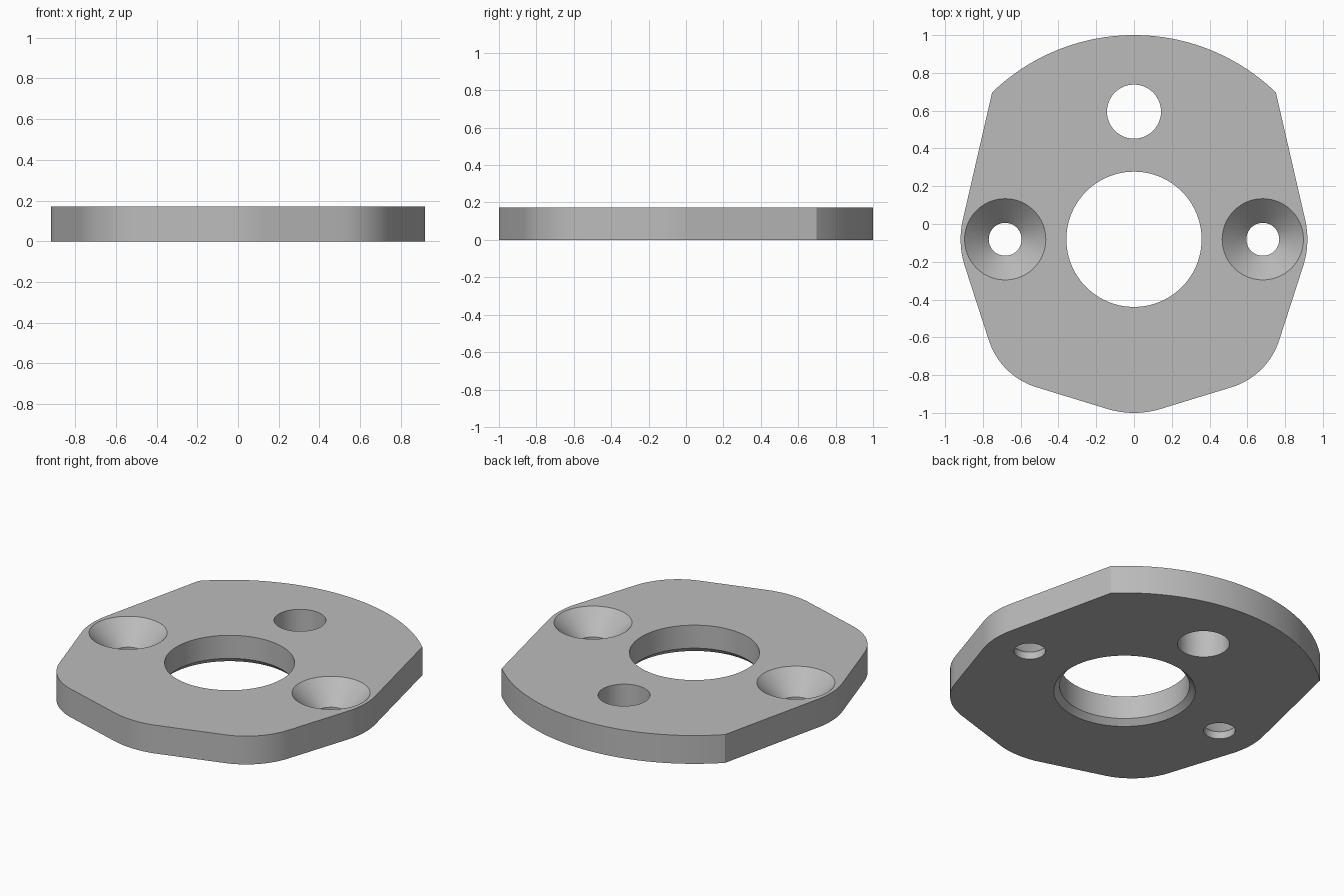
import bpy, bmesh
from math import sin, cos, radians, tau

if "Cube" in bpy.data.objects:
    bpy.data.objects.remove(bpy.data.objects["Cube"])

THICK = 0.172
MID_Y = -0.081

metal = bpy.data.materials.new("plain grey")
metal.use_nodes = True
grey = (0.5, 0.5, 0.5, 1)
metal.diffuse_color = grey
metal.node_tree.nodes["Principled BSDF"].inputs["Base Color"].default_value = grey


def arc(cx, cy, r, start, end, steps):
    """Points along an arc, angles in degrees."""
    angles = [radians(start + (end - start) * i / steps) for i in range(steps + 1)]
    return [(cx + r * cos(a), cy + r * sin(a)) for a in angles]


def finish(bm, name):
    bmesh.ops.recalc_face_normals(bm, faces=bm.faces)
    mesh = bpy.data.meshes.new(name)
    bm.to_mesh(mesh)
    bm.free()
    mesh.materials.append(metal)
    ob = bpy.data.objects.new(name, mesh)
    bpy.context.collection.objects.link(ob)
    return ob


def turned_cutter(name, x, y, profile, sides=96):
    """Solid of revolution from (radius, height) pairs."""
    bm = bmesh.new()
    rings = [[bm.verts.new((x + r * cos(tau * i / sides), y + r * sin(tau * i / sides), z))
              for i in range(sides)] for r, z in profile]
    for low, high in zip(rings, rings[1:]):
        for i in range(sides):
            j = (i + 1) % sides
            bm.faces.new((low[i], low[j], high[j], high[i]))
    bm.faces.new(rings[0])
    bm.faces.new(rings[-1])
    ob = finish(bm, name)
    ob.hide_render = True
    return ob


# Plate outline: right half from the bottom nose to the crown, then mirrored
half = arc(0, -0.513, 0.487, -90, -74.5, 6)
half += arc(0.404, -0.498, 0.383, -74.5, -17, 16)
half += arc(0.452, MID_Y, 0.466, -17, 13, 12)
half += arc(0, MID_Y, 1.081, 46, 90, 32)
outline = half + [(-x, y) for x, y in half[-2:0:-1]]

bm = bmesh.new()
base = bm.faces.new([bm.verts.new((x, y, 0)) for x, y in outline])
top = bmesh.ops.extrude_face_region(bm, geom=[base])
bmesh.ops.translate(bm, vec=(0, 0, THICK),
                    verts=[v for v in top["geom"] if isinstance(v, bmesh.types.BMVert)])
plate = finish(bm, "mounting_plate")

# Centre bore with a chamfer underneath, plain hole, two countersunk screw holes
over = 0.02
cutters = [
    turned_cutter("bore_cutter", 0, MID_Y,
                  [(0.39 + over, -over), (0.358, 0.032), (0.358, THICK + over)]),
    turned_cutter("pin_hole_cutter", 0, 0.595, [(0.143, -over), (0.143, THICK + over)]),
]
for side, x in (("left", 0.682), ("right", -0.682)):
    cutters.append(turned_cutter(side + "_screw_hole_cutter", x, MID_Y,
                                 [(0.087, -over), (0.087, THICK - 0.128),
                                  (0.215 + over, THICK + over)]))

# Cut the holes, then drop the cutters
bpy.ops.object.select_all(action="DESELECT")
plate.select_set(True)
bpy.context.view_layer.objects.active = plate
for cutter in cutters:
    cut = plate.modifiers.new(cutter.name, "BOOLEAN")
    cut.operation = "DIFFERENCE"
    cut.solver = "EXACT"
    cut.object = cutter
    bpy.ops.object.modifier_apply(modifier=cut.name)
    bpy.data.objects.remove(cutter)

bpy.ops.object.shade_smooth_by_angle(angle=radians(25))
